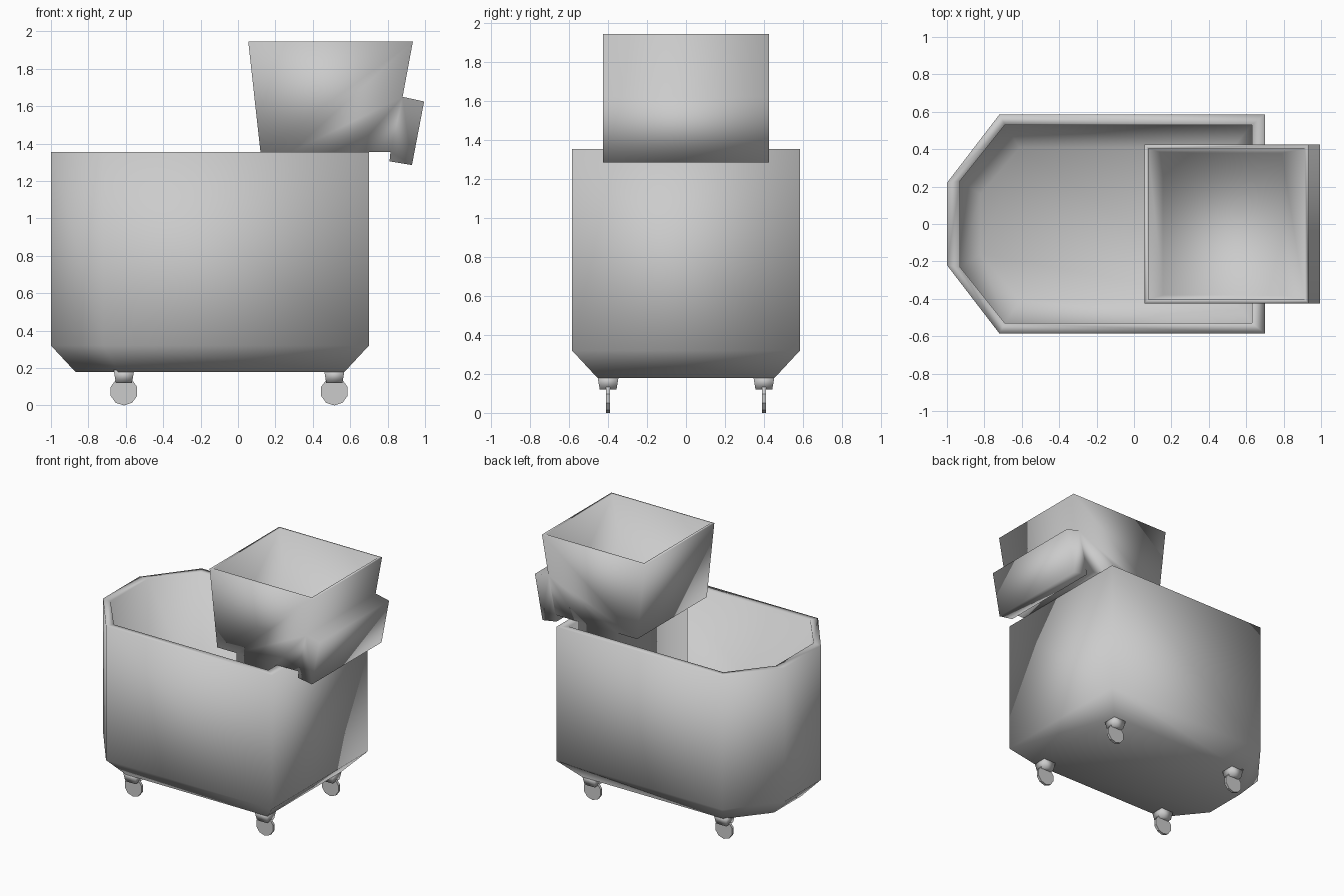
import bpy
import bmesh
import math
from mathutils import Matrix, Vector

cube = bpy.data.objects.get("Cube")
if cube:
    bpy.data.objects.remove(cube, do_unlink=True)

GREY = (0.6, 0.6, 0.6, 1)
grey = bpy.data.materials.new("grey_plastic")
grey.use_nodes = True
grey.diffuse_color = GREY
grey.node_tree.nodes["Principled BSDF"].inputs["Base Color"].default_value = GREY


def finish(bm, name, smooth=True):
    """Turn a bmesh into a named, shaded object."""
    bmesh.ops.recalc_face_normals(bm, faces=bm.faces)
    for face in bm.faces:
        face.smooth = smooth
    mesh = bpy.data.meshes.new(name)
    bm.to_mesh(mesh)
    bm.free()
    mesh.materials.append(grey)
    obj = bpy.data.objects.new(name, mesh)
    bpy.context.collection.objects.link(obj)
    return obj


def loft(bm, rings):
    """Skin a stack of closed rings and cap both ends."""
    loops = [[bm.verts.new(p) for p in ring] for ring in rings]
    for low, high in zip(loops, loops[1:]):
        for i in range(len(low)):
            j = (i + 1) % len(low)
            bm.faces.new((low[i], low[j], high[j], high[i]))
    bm.faces.new(loops[0])
    bm.faces.new(loops[-1])


def tub_ring(nose, nose_y, shoulder, tail, side, z):
    half = [(nose, nose_y), (shoulder, side), (tail, side)]
    outline = half + [(x, -y) for x, y in reversed(half)]
    return [(x, y, z) for x, y in outline]


def rect_ring(x0, x1, y0, y1, z):
    return [(x0, y0, z), (x1, y0, z), (x1, y1, z), (x0, y1, z)]


# Open tub with a pointed end, chamfered base and thick rim
bm = bmesh.new()
loft(bm, [
    tub_ring(-0.87, 0.17, -0.64, 0.57, 0.455, 0.18),
    tub_ring(-1.0, 0.22, -0.72, 0.7, 0.585, 0.32),
    tub_ring(-1.0, 0.22, -0.72, 0.7, 0.585, 1.355),
    tub_ring(-0.93, 0.23, -0.69, 0.63, 0.53, 1.355),
    tub_ring(-0.93, 0.23, -0.69, 0.63, 0.53, 0.36),
    tub_ring(-0.82, 0.16, -0.61, 0.53, 0.41, 0.24),
])
finish(bm, "tub")

# Wringer: side profile extruded across, with a lower box and a rear hook
profile = [(0.055, 1.945), (0.12, 1.355), (0.285, 1.355), (0.285, 0.8),
           (0.62, 0.8), (0.62, 1.355), (0.815, 1.355), (0.81, 1.305),
           (0.93, 1.285), (0.995, 1.625), (0.88, 1.65), (0.935, 1.945)]
HALF = 0.425
bm = bmesh.new()
loft(bm, [[(x, y, z) for x, z in profile] for y in (-HALF, HALF)])
bmesh.ops.recalc_face_normals(bm, faces=bm.faces)

# Hollow the hopper from its top face
top = max(bm.faces, key=lambda f: f.calc_center_median().z)
bmesh.ops.inset_region(bm, faces=[top], thickness=0.03)
new = bmesh.ops.extrude_face_region(bm, geom=[top])["geom"]
floor = [v for v in new if isinstance(v, bmesh.types.BMVert)]
if top.is_valid:
    bmesh.ops.delete(bm, geom=[top], context="FACES")
for v in floor:
    v.co.z = 1.4
    v.co.x = 0.155 if v.co.x < 0.5 else 0.79
    v.co.y = math.copysign(0.38, v.co.y)
finish(bm, "wringer")

# Four casters: tapered mount and thin wheel
for x, end in ((-0.61, "nose"), (0.515, "tail")):
    for y, side in ((-0.4, "right"), (0.4, "left")):
        bm = bmesh.new()
        loft(bm, [rect_ring(x - w, x + w, y - w, y + w, z)
                  for w, z in ((0.043, 0.12), (0.055, 0.19))])
        finish(bm, f"caster_mount_{end}_{side}")

        bm = bmesh.new()
        turn = Matrix.Translation(Vector((x, y, 0.073))) @ Matrix.Rotation(math.pi / 2, 4, "X")
        bmesh.ops.create_cone(bm, cap_ends=True, segments=10, radius1=0.075,
                              radius2=0.075, depth=0.02, matrix=turn)
        low = min(v.co.z for v in bm.verts)
        bmesh.ops.translate(bm, verts=bm.verts, vec=(0, 0, -low))
        finish(bm, f"caster_wheel_{end}_{side}", smooth=False)
